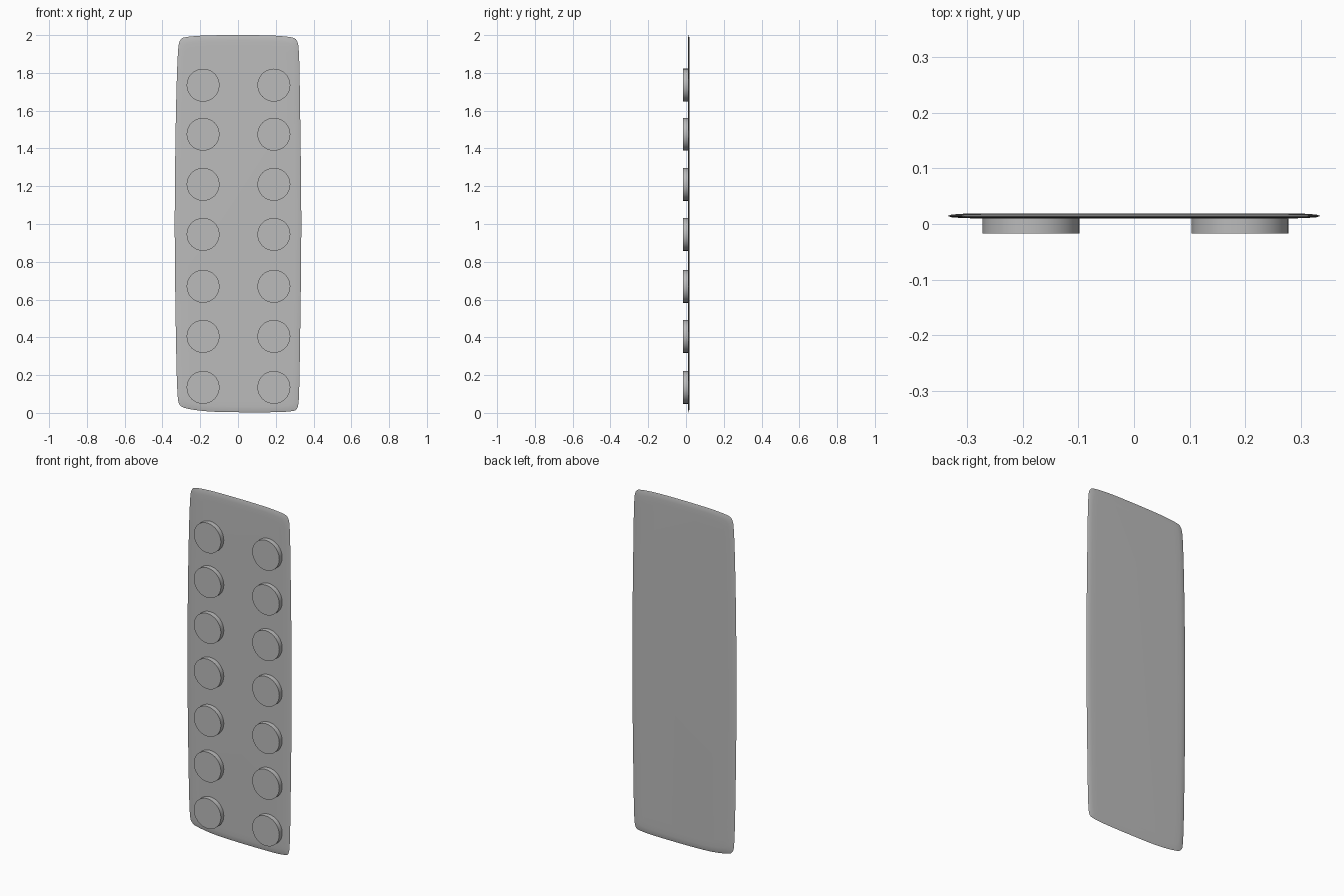
import bpy, bmesh, math
from mathutils import Vector, Matrix

cube = bpy.data.objects.get("Cube")
if cube:
    bpy.data.objects.remove(cube, do_unlink=True)

grey = bpy.data.materials.new("plain grey")
grey.use_nodes = True
grey.diffuse_color = (0.5, 0.5, 0.5, 1)
grey.node_tree.nodes["Principled BSDF"].inputs["Base Color"].default_value = (0.5, 0.5, 0.5, 1)


def add_object(name, bm):
    bmesh.ops.recalc_face_normals(bm, faces=bm.faces[:])
    mesh = bpy.data.meshes.new(name)
    bm.to_mesh(mesh)
    bm.free()
    mesh.materials.append(grey)
    obj = bpy.data.objects.new(name, mesh)
    bpy.context.collection.objects.link(obj)
    bpy.ops.object.select_all(action='DESELECT')
    obj.select_set(True)
    bpy.context.view_layer.objects.active = obj
    bpy.ops.object.shade_smooth_by_angle(angle=math.radians(35))
    return obj


def rounded(points, passes):
    """Corner-cutting smoothing of a closed outline."""
    for _ in range(passes):
        points = [a.lerp(b, t) for a, b in zip(points, points[1:] + points[:1])
                  for t in (0.25, 0.75)]
    return points


# Slightly bulging panel outline, (x, z)
outline = rounded([Vector(p) for p in (
    (0, 0.003), (0.2, 0.003), (0.29, 0.008), (0.317, 0.02), (0.324, 0.09),
    (0.329, 0.4), (0.335, 0.85), (0.335, 1.15), (0.329, 1.6),
    (0.324, 1.92), (0.313, 1.98), (0.27, 1.992), (0.15, 2.0),
    (-0.15, 2.0), (-0.27, 1.992), (-0.31, 1.98), (-0.32, 1.9),
    (-0.329, 1.6), (-0.335, 1.15), (-0.335, 0.85), (-0.329, 0.4),
    (-0.322, 0.09), (-0.31, 0.033), (-0.25, 0.018), (-0.15, 0.006))], 2)

# Thin panel with a tapered rim: rings of (inset, y)
bm = bmesh.new()
rings = []
for inset, y in ((0.06, 0.010), (0.03, 0.0105), (0.008, 0.012), (0, 0.0145),
                 (0.008, 0.017), (0.03, 0.0185), (0.06, 0.019)):
    sx, sz = 1 - inset / 0.335, 1 - inset
    rings.append([bm.verts.new((p.x * sx, y, 1 + (p.y - 1) * sz)) for p in outline])
count = len(outline)
for a, b in zip(rings, rings[1:]):
    for i in range(count):
        j = (i + 1) % count
        bm.faces.new((a[i], a[j], b[j], b[i]))
bm.faces.new(rings[0])
bm.faces.new(rings[-1])
add_object("panel", bm)

# Two columns of round studs on the front
for side, x in (("right", -0.185), ("left", 0.19)):
    for row, z in enumerate((0.135, 0.405, 0.67, 0.945, 1.21, 1.475, 1.735)):
        bm = bmesh.new()
        bmesh.ops.create_cone(
            bm, cap_ends=True, segments=32, radius1=0.087, radius2=0.087, depth=0.029,
            matrix=Matrix.Translation((x, -0.0025, z)) @ Matrix.Rotation(math.pi / 2, 4, 'X'))
        add_object(f"{side}_stud_{row + 1}", bm)
